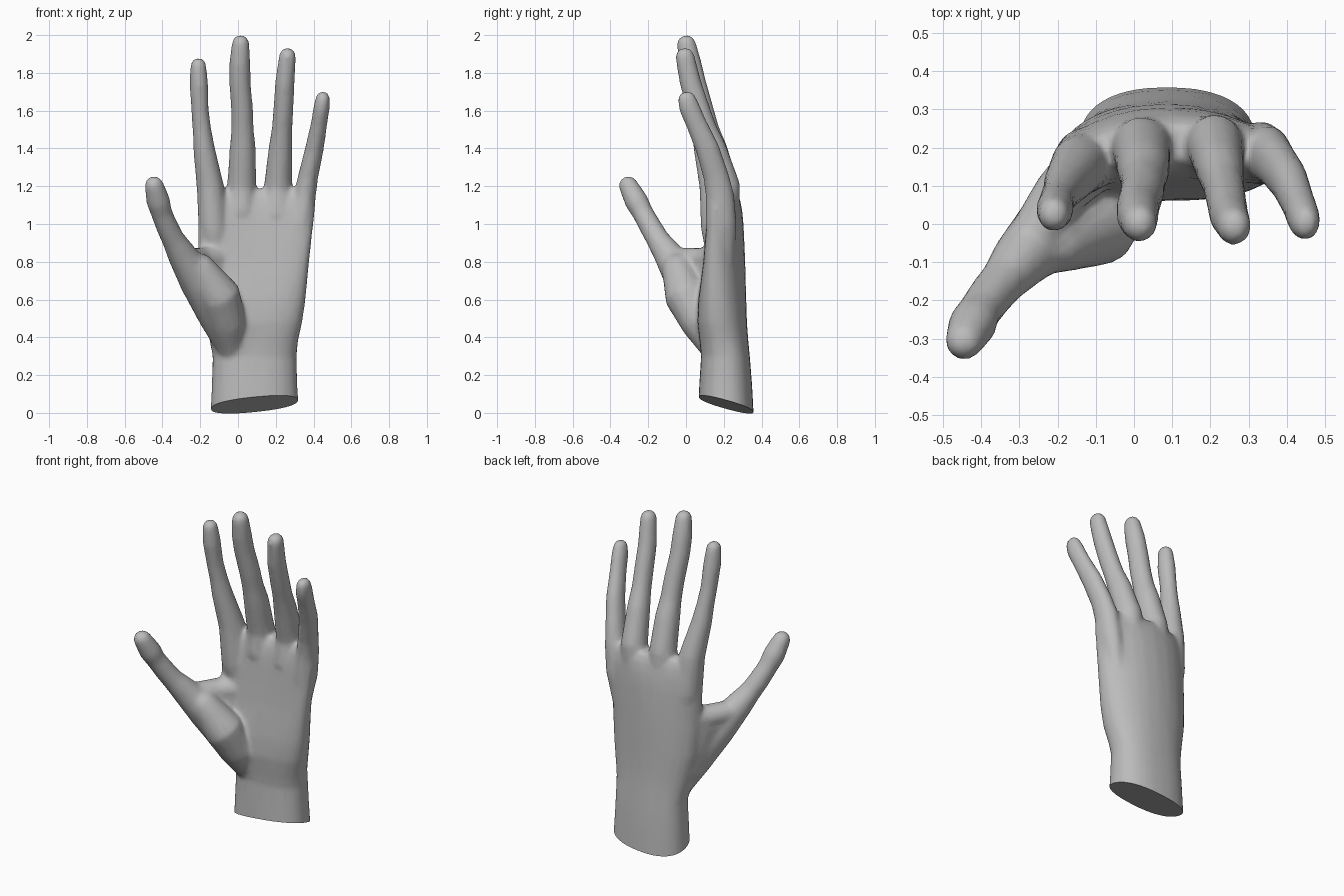
import bpy, bmesh, math
from mathutils import Vector

bm = bmesh.new()


def loft(rings):
    """Skin a closed stack of equal-sized rings."""
    loops = [[bm.verts.new(p) for p in ring] for ring in rings]
    n = len(loops[0])
    for a, b in zip(loops, loops[1:]):
        for i in range(n):
            j = (i + 1) % n
            bm.faces.new((a[i], a[j], b[j], b[i]))
    bm.faces.new(loops[0][::-1])
    bm.faces.new(loops[-1])


def digit(stations, depth=1.0, sides=14):
    """Tube through (x, y, z, radius) stations with a rounded tip at the last one."""
    pts = [Vector(s[:3]) for s in stations]
    rad = [s[3] for s in stations]
    tip, r = pts[-1], rad[-1]
    direction = (tip - pts[-2]).normalized()
    for a in (25, 50, 70, 85):
        pts.append(tip + direction * r * math.sin(math.radians(a)))
        rad.append(r * math.cos(math.radians(a)))
    rings = []
    for i, (p, r) in enumerate(zip(pts, rad)):
        t = (pts[min(i + 1, len(pts) - 1)] - pts[max(i - 1, 0)]).normalized()
        u = Vector((0, 1, 0)).cross(t).normalized()
        v = t.cross(u) * depth
        rings.append([p + r * (u * math.cos(k * math.tau / sides) + v * math.sin(k * math.tau / sides))
                      for k in range(sides)])
    loft(rings)


# Palm and wrist: z, left, right, front, back, forward bend of the edges
palm = [(-0.08, -0.148, 0.328, 0.06, 0.362, 0.0),
        (0.15, -0.139, 0.314, 0.07, 0.35, 0.0),
        (0.30, -0.134, 0.31, 0.08, 0.338, 0.0),
        (0.38, -0.15, 0.318, 0.072, 0.33, 0.01),
        (0.48, -0.175, 0.34, 0.06, 0.323, 0.02),
        (0.60, -0.20, 0.358, 0.065, 0.319, 0.03),
        (0.80, -0.212, 0.377, 0.095, 0.314, 0.05),
        (1.00, -0.212, 0.399, 0.115, 0.305, 0.055),
        (1.08, -0.207, 0.408, 0.125, 0.297, 0.055),
        (1.14, -0.20, 0.405, 0.14, 0.284, 0.055),
        (1.185, -0.185, 0.39, 0.165, 0.26, 0.05)]
rings = []
for z, x0, x1, y0, y1, bend in palm:
    ring = []
    for k in range(28):
        a = k * math.tau / 28
        c, s = math.cos(a), math.sin(a)
        u = math.copysign(abs(c) ** 0.85, c)
        v = math.copysign(abs(s) ** 0.85, s)
        ring.append(((x0 + x1) / 2 + u * (x1 - x0) / 2,
                     (y0 + y1) / 2 + v * (y1 - y0) / 2 - bend * u * u, z))
    rings.append(ring)
loft(rings)

# Index finger
digit([(-0.10, 0.18, 0.75, 0.05), (-0.13, 0.165, 0.98, 0.08), (-0.147, 0.15, 1.2, 0.073),
       (-0.18, 0.103, 1.4, 0.058), (-0.191, 0.083, 1.5, 0.05), (-0.201, 0.062, 1.6, 0.047),
       (-0.207, 0.038, 1.74, 0.05), (-0.21, 0.026, 1.838, 0.043)], 1.1)
# Middle finger
digit([(0.02, 0.20, 0.9, 0.05), (0.02, 0.195, 1.07, 0.084), (0.02, 0.197, 1.2, 0.078),
       (0.025, 0.143, 1.4, 0.07), (0.024, 0.112, 1.5, 0.06), (0.022, 0.085, 1.6, 0.059),
       (0.01, 0.045, 1.75, 0.057), (0.01, 0.02, 1.86, 0.056), (0.014, 0.002, 1.955, 0.047)], 1.08)
# Ring finger
digit([(0.20, 0.20, 0.88, 0.05), (0.205, 0.195, 1.05, 0.08), (0.212, 0.205, 1.2, 0.075),
       (0.225, 0.143, 1.4, 0.064), (0.233, 0.105, 1.5, 0.055), (0.24, 0.07, 1.6, 0.054),
       (0.248, 0.023, 1.75, 0.052), (0.262, -0.006, 1.888, 0.046)], 1.12)
# Little finger
digit([(0.30, 0.20, 0.8, 0.045), (0.333, 0.185, 1.0, 0.066), (0.353, 0.18, 1.15, 0.06),
       (0.371, 0.16, 1.25, 0.054), (0.405, 0.113, 1.4, 0.05), (0.429, 0.055, 1.53, 0.044),
       (0.443, 0.016, 1.62, 0.044), (0.449, 0.002, 1.665, 0.038)], 1.28)
# Thumb
thumb = [(-0.03, 0.16, 0.34, 0.08), (-0.115, 0.08, 0.52, 0.1), (-0.21, -0.01, 0.7, 0.102),
         (-0.298, -0.095, 0.84, 0.078), (-0.343, -0.15, 0.92, 0.062), (-0.373, -0.185, 0.98, 0.06),
         (-0.405, -0.23, 1.06, 0.057), (-0.422, -0.262, 1.12, 0.064), (-0.444, -0.305, 1.203, 0.052)]
digit(thumb)
# Muscle at the base of the thumb
digit([(-0.03, 0.17, 0.31, 0.07), (-0.06, 0.075, 0.48, 0.105), (-0.1, 0.0, 0.62, 0.115),
       (-0.2, -0.045, 0.76, 0.085)])
# Web of skin between thumb and index finger
for i in range(6):
    f = i / 5
    digit([(-0.08, 0.19, 0.48 + 0.34 * f, 0.085),
           (-0.125 - 0.07 * f, 0.13 - 0.05 * f, 0.5 + 0.305 * f, 0.08 - 0.01 * f),
           (-0.13 - 0.15 * f, 0.08 - 0.14 * f, 0.52 + 0.29 * f, 0.075 - 0.01 * f)])

bmesh.ops.recalc_face_normals(bm, faces=bm.faces[:])
mesh = bpy.data.meshes.new("hand")
bm.to_mesh(mesh)
bm.free()
hand = bpy.data.objects.new("hand", mesh)
bpy.context.collection.objects.link(hand)
bpy.context.view_layer.objects.active = hand
hand.select_set(True)

# Fuse the parts into one skin, soften the joins and thin out the mesh
remesh = hand.modifiers.new("fuse", 'REMESH')
remesh.mode = 'VOXEL'
remesh.voxel_size = 0.011
smooth = hand.modifiers.new("soften", 'SMOOTH')
smooth.factor = 0.5
smooth.iterations = 14
thin = hand.modifiers.new("thin", 'DECIMATE')
thin.ratio = 0.15
for name in ("fuse", "soften", "thin"):
    bpy.ops.object.modifier_apply(modifier=name)

# Slanted flat cut through the wrist
bm = bmesh.new()
bm.from_mesh(hand.data)
bmesh.ops.bisect_plane(bm, geom=bm.verts[:] + bm.edges[:] + bm.faces[:],
                       plane_co=(0.09, 0.15, 0.062),
                       plane_no=Vector((-0.1, 0.276, 1)).normalized(), clear_inner=True)
bmesh.ops.holes_fill(bm, edges=[e for e in bm.edges if e.is_boundary], sides=0)
bmesh.ops.recalc_face_normals(bm, faces=bm.faces[:])
bm.to_mesh(hand.data)
bm.free()

skin = bpy.data.materials.new("plain grey")
skin.diffuse_color = (0.5, 0.5, 0.5, 1)
hand.data.materials.clear()
hand.data.materials.append(skin)
bpy.ops.object.shade_smooth_by_angle(angle=math.radians(50))
